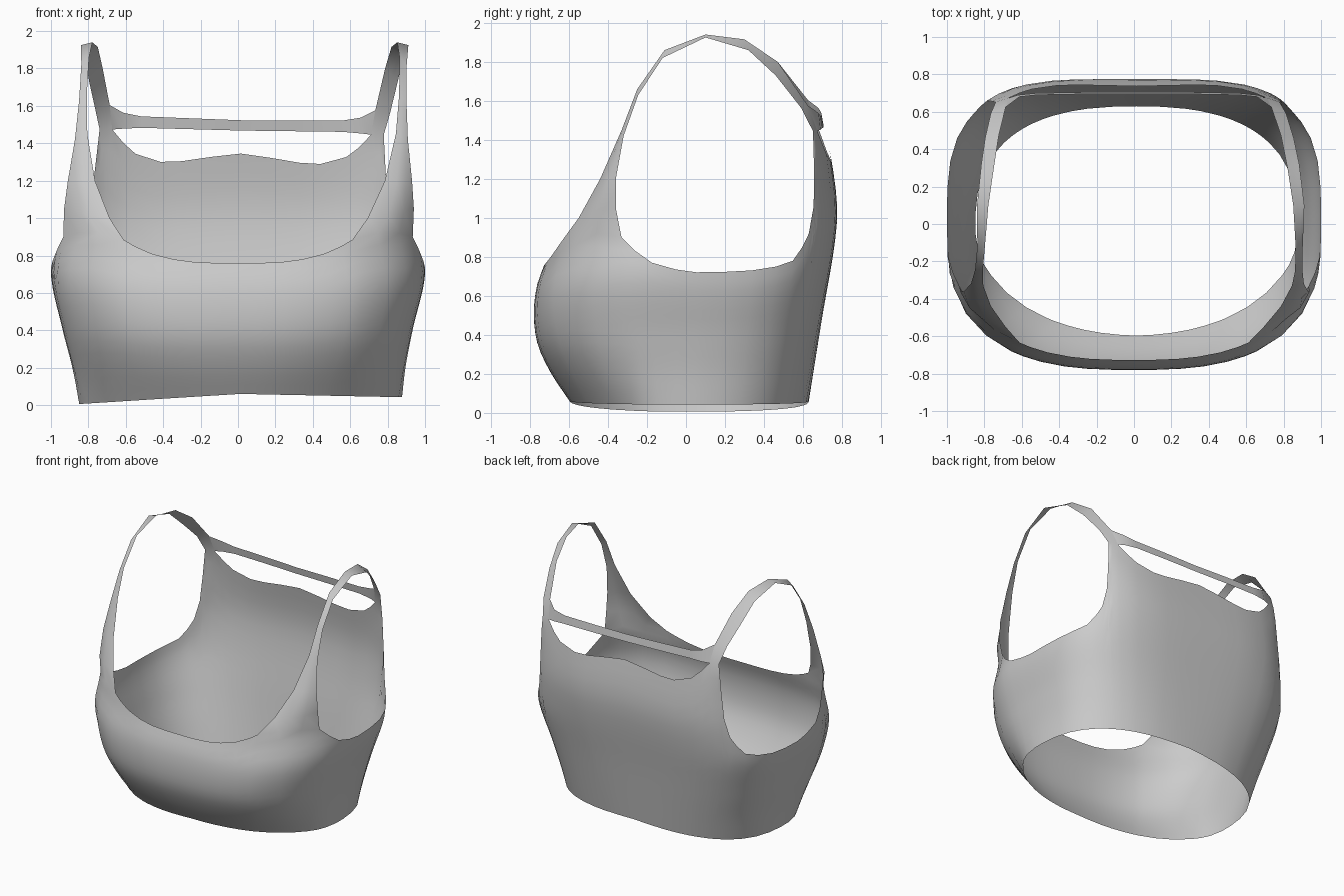
import bpy, bmesh, math
from mathutils import Vector

if "Cube" in bpy.data.objects:
    bpy.data.objects.remove(bpy.data.objects["Cube"])


def curve(table, z):
    """Smooth cubic lookup through (z, value) pairs."""
    n = len(table)
    z = min(max(z, table[0][0]), table[-1][0])
    i = next(k for k in range(n - 1) if z <= table[k + 1][0])

    def slope(k):
        a, b = table[max(k - 1, 0)], table[min(k + 1, n - 1)]
        return (b[1] - a[1]) / (b[0] - a[0])
    (z0, v0), (z1, v1) = table[i], table[i + 1]
    h = z1 - z0
    t = (z - z0) / h
    return ((2*t**3 - 3*t**2 + 1) * v0 + (t**3 - 2*t**2 + t) * h * slope(i)
            + (3*t**2 - 2*t**3) * v1 + (t**3 - t**2) * h * slope(i + 1))


# Torso cross-section by height: half width, front depth, back depth, squareness
WIDTH = [(0, .86), (.2, .89), (.4, .935), (.7, 1.0), (.9, .97), (1.2, .94), (1.5, .985)]
FRONT = [(0, .56), (.05, .59), (.2, .69), (.35, .76), (.5, .78), (.65, .765), (.78, .72), (.9, .695)]
BACK = [(0, .62), (.5, .70), (.85, .76), (1.05, .775), (1.3, .745), (1.5, .70)]
SQ_FRONT = [(0, 2.1), (.4, 2.75), (.9, 3.0)]
SQ_BACK = [(0, 2.5), (.5, 3.2), (.9, 3.8), (1.46, 4.5)]


def torso(deg, z):
    c, s = math.cos(math.radians(deg)), math.sin(math.radians(deg))
    # blend front and back squareness around the side seam
    k = min(max((deg + 20) / 40, 0), 1)
    n = curve(SQ_FRONT, z) * (1 - k) + curve(SQ_BACK, z) * k
    d = curve(FRONT if s < 0 else BACK, z)
    r = (abs(c / curve(WIDTH, z))**n + abs(s / d)**n) ** (-1 / n)
    return Vector((r * c, r * s, z))


# Columns round one half: (angle, top edge height)
COLUMNS = [(-90, .76), (-81, .76), (-72, .765), (-64, .78), (-56, .81), (-50, .85),
           (-46, .885), (-37, .92), (-28, .92), (-19.5, .90),          # front strap foot
           (-15, .83), (-10, .77), (-3, .735), (3, .72), (11, .722), (19, .73),
           (26, .75), (31.5, .78), (35, .85), (37.5, .92), (39.5, 1.06), (40.2, 1.25),
           (40.6, 1.46), (41.8, 1.46), (43, 1.46), (44.2, 1.46),        # back strap foot
           (48, 1.39), (52, 1.335), (60, 1.295), (67, 1.30), (78, 1.325), (90, 1.345)]
FRONT_FOOT, BACK_FOOT = range(6, 10), range(25, 21, -1)
ROWS = 14

# Strap rows, front to back: neck-side point, armhole-side point, outward bulge
STRAP = [((.69, -.55, 1.0), (.935, -.36, 1.05), .045),
         ((.775, -.44, 1.2), (.92, -.36, 1.2), .02),
         ((.825, -.33, 1.45), (.89, -.32, 1.42), .006),
         ((.835, -.25, 1.66), (.875, -.245, 1.63), 0),
         ((.83, -.11, 1.86), (.87, -.12, 1.82), 0),
         ((.815, .1, 1.94), (.875, .1, 1.925), 0),
         ((.785, .3, 1.915), (.85, .32, 1.86), 0),
         ((.755, .47, 1.80), (.825, .46, 1.73), 0),
         ((.71, .625, 1.59), (.79, .59, 1.58), 0)]

# Bar rows, strap to centre: bottom point, top point
BAR = [((.64, .69, 1.465), (.635, .68, 1.55)),
       ((.54, .70, 1.472), (.54, .69, 1.533)),
       ((.27, .705, 1.47), (.27, .695, 1.528)),
       ((0, .705, 1.468), (0, .695, 1.523))]


def half_body():
    grid = []
    for deg, top in COLUMNS:
        foot = torso(deg, .04)
        low = .06 - .035 * abs(foot.x) / .85
        grid.append([torso(deg, low + (top - low) * j / ROWS) for j in range(ROWS + 1)])
    return grid


def half_straps(body):
    rows = [[body[i][-1] for i in FRONT_FOOT]]
    for neck, arm, bulge in STRAP:
        a, b = Vector(neck), Vector(arm)
        out = Vector((a.x, a.y, 0)).normalized()
        rows.append([a.lerp(b, t / 3) + out * bulge * 4 * (t / 3) * (1 - t / 3) for t in range(4)])
    rows.append([body[i][-1] for i in BACK_FOOT])
    return rows


def settle(p, side):
    """Place a point on its side, with the garment's slight lean."""
    x, y, z = p.x * side, p.y, p.z
    shift = .035 * max(0, z - .9) + .015 * max(0, 1 - z / .4)
    if z < .75:
        z += .022 * x * (1 - z / .75)
    if y > .55 and z > 1.1:
        z -= .02 * x * min((z - 1.1) / .3, 1)
    return Vector((x + shift, y, z))


def make_object(name, patches):
    """Join mirrored grid patches into one smooth cloth surface."""
    bm = bmesh.new()
    for side in (1, -1):
        for grid, flip in patches:
            vs = [[bm.verts.new(settle(p, side)) for p in row] for row in grid]
            for i in range(len(vs) - 1):
                for j in range(len(vs[0]) - 1):
                    quad = [vs[i][j], vs[i + 1][j], vs[i + 1][j + 1], vs[i][j + 1]]
                    if flip != (side < 0):
                        quad.reverse()
                    bm.faces.new(quad)
    bmesh.ops.remove_doubles(bm, verts=bm.verts, dist=.0005)
    for f in bm.faces:
        f.smooth = True
    mesh = bpy.data.meshes.new(name)
    bm.to_mesh(mesh)
    bm.free()
    obj = bpy.data.objects.new(name, mesh)
    bpy.context.collection.objects.link(obj)
    return obj


# Torso panel with shoulder straps
body = half_body()
straps = half_straps(body)
make_object("top_body_and_straps", [(body, False), (straps, True)])

# Bar across the upper back, starting on the strap's inner edge
bar = [[straps[-1][0], straps[-2][0]]] + [[Vector(a), Vector(b)] for a, b in BAR]
make_object("back_bar", [(bar, False)])
